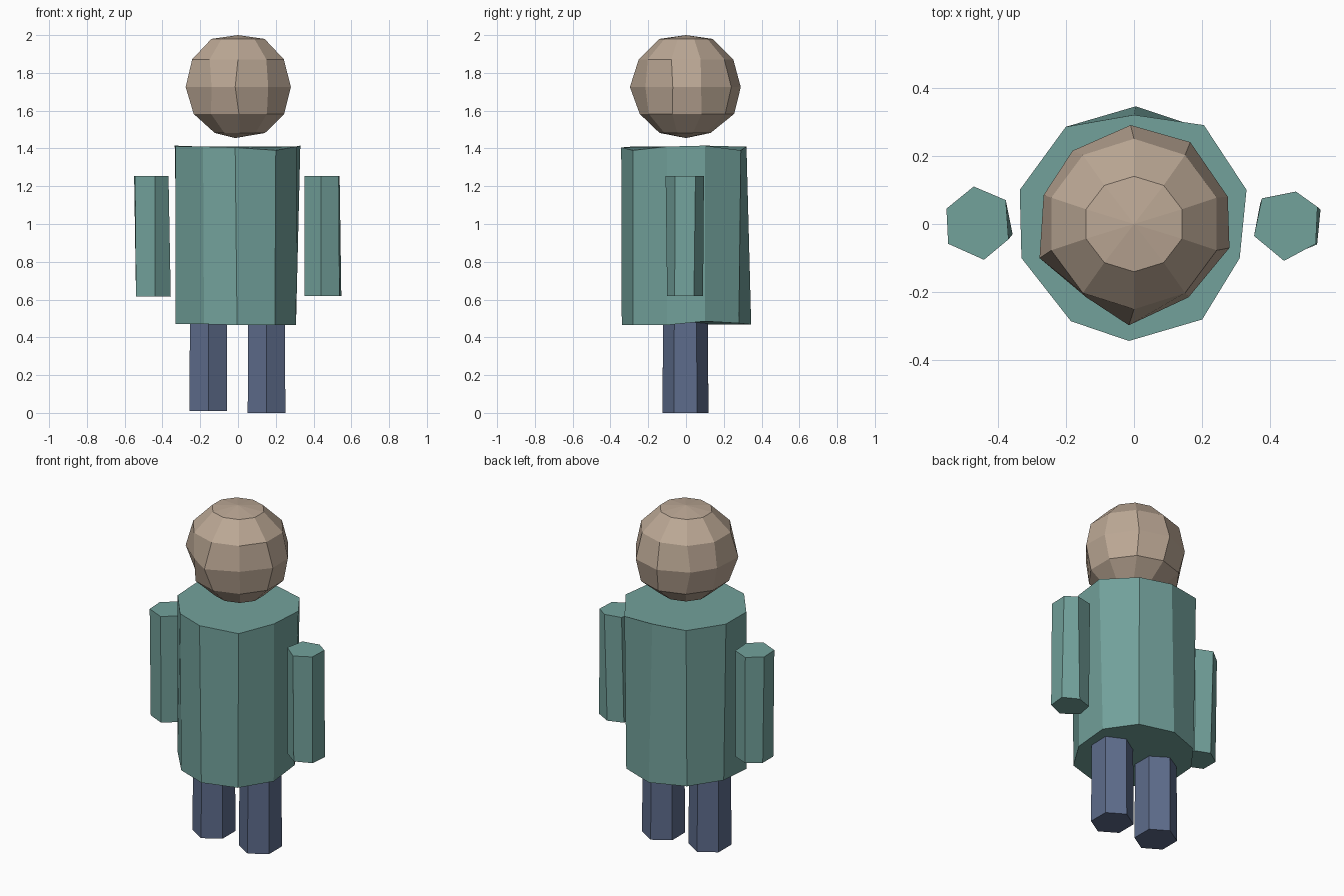
import bpy
from math import sin, cos, pi, radians


def material(name, color):
    m = bpy.data.materials.new(name)
    m.diffuse_color = (*color, 1)
    return m


SKIN = material("tan", (0.50, 0.39, 0.30))
TEAL = material("teal", (0.17, 0.36, 0.33))
BLUE = material("blue", (0.11, 0.15, 0.26))


def loft(name, rings, mat, poles=None):
    """Joins rings of points; ends are flat caps, or fans to two poles."""
    n, verts = len(rings[0]), [p for r in rings for p in r]
    last = (len(rings) - 1) * n
    faces = []
    for k in range(0, last, n):
        for i in range(n):
            j = (i + 1) % n
            faces.append((k + i, k + j, k + n + j, k + n + i))
    if poles:
        b = len(verts)
        verts += poles
        for i in range(n):
            j = (i + 1) % n
            faces += [(b, j, i), (b + 1, last + i, last + j)]
    else:
        faces += [tuple(reversed(range(n))), tuple(range(last, last + n))]
    me = bpy.data.meshes.new(name)
    me.from_pydata(verts, [], faces)
    me.materials.append(mat)
    ob = bpy.data.objects.new(name, me)
    bpy.context.collection.objects.link(ob)
    return ob


def ring(n, rx, ry, cx, cy, z):
    return [(cx + rx * cos(pi / 2 + 2 * pi * i / n),
             cy + ry * sin(pi / 2 + 2 * pi * i / n), z) for i in range(n)]


def level(points, z):
    return [(x, y, z) for x, y in points]


# Head: ten-sided faceted ball with a slightly uneven equator
equator = [(-0.01, 0.29), (-0.18, 0.215), (-0.265, 0.085), (-0.277, -0.10),
           (-0.14, -0.215), (-0.015, -0.297), (0.16, -0.215), (0.28, -0.07),
           (0.275, 0.08), (0.165, 0.24)]
loft("head", [
    ring(10, 0.14, 0.135, 0.01, -0.005, 1.482),
    ring(10, 0.252, 0.25, 0.005, 0.005, 1.583),
    level(equator, 1.725),
    ring(10, 0.255, 0.25, 0, 0, 1.872),
    ring(10, 0.148, 0.14, 0, 0, 1.98),
], SKIN, [(-0.015, 0, 1.455), (0, 0, 2.0)])

# Torso: ten-sided drum with uneven rims
torso_top = [(0, 0.32, 1.41), (-0.20, 0.285, 1.41), (-0.335, 0.10, 1.415),
             (-0.33, -0.10, 1.41), (-0.185, -0.285, 1.41), (-0.015, -0.343, 1.405),
             (0.20, -0.28, 1.39), (0.31, -0.10, 1.41), (0.33, 0.10, 1.415),
             (0.205, 0.29, 1.39)]
torso_base = [(0.005, 0.345, 0.468), (-0.195, 0.27, 0.47), (-0.32, 0.10, 0.475),
              (-0.33, -0.10, 0.47), (-0.18, -0.28, 0.47), (-0.005, -0.34, 0.465),
              (0.195, -0.28, 0.465), (0.307, -0.10, 0.465), (0.305, 0.10, 0.485),
              (0.20, 0.28, 0.475)]
loft("torso", [torso_base, torso_top], TEAL)

# Arms: separate six-sided posts
arm_l = [(-0.47, 0.11), (-0.55, 0.045), (-0.545, -0.058),
         (-0.44, -0.105), (-0.368, -0.045), (-0.376, 0.07)]
arm_l_base = [(-0.46, 0.10), (-0.54, 0.045), (-0.54, -0.055),
              (-0.44, -0.10), (-0.356, -0.03), (-0.375, 0.065)]
loft("left_arm", [level(arm_l_base, 0.617), level(arm_l, 1.255)], TEAL)
arm_r = [(0.475, 0.095), (0.375, 0.075), (0.352, -0.035),
         (0.44, -0.108), (0.533, -0.058), (0.538, 0.05)]
arm_r_base = [(0.46, 0.09), (0.37, 0.06), (0.352, -0.035),
              (0.44, -0.10), (0.537, -0.06), (0.547, 0.042)]
loft("right_arm", [level(arm_r_base, 0.62), level(arm_r, 1.255)], TEAL)

# Legs: six-sided posts reaching just into the torso
for name, x, z in (("left_leg", -0.157, 0.01), ("right_leg", 0.151, 0.0)):
    loft(name, [ring(6, 0.115, 0.122, x, -0.003, z),
                ring(6, 0.113, 0.118, x, -0.003, 0.49)], BLUE)
